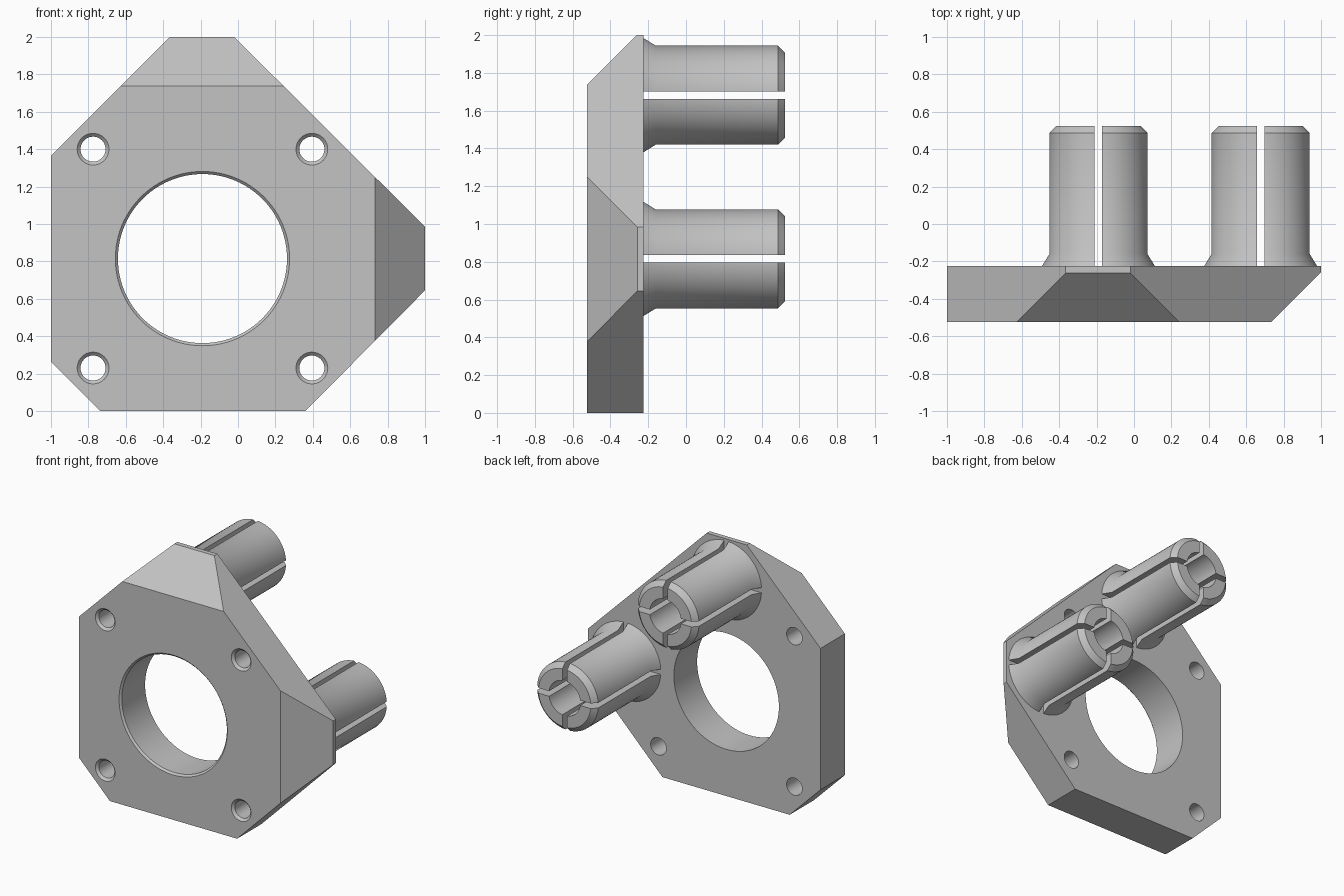
import bpy, bmesh, math
from mathutils import Vector

cube = bpy.data.objects.get("Cube")
if cube:
    bpy.data.objects.remove(cube, do_unlink=True)

FRONT, BACK, TIP = -0.525, -0.225, 0.525
CX, CZ = -0.19, 0.815          # centre of the big hole
OFFSET = 0.867                 # pin distance from the big hole

grey = bpy.data.materials.new("plain grey")
grey.use_nodes = True
grey.diffuse_color = (0.55, 0.55, 0.55, 1)
grey.node_tree.nodes["Principled BSDF"].inputs["Base Color"].default_value = grey.diffuse_color


def make_object(name, bm):
    bmesh.ops.recalc_face_normals(bm, faces=bm.faces[:])
    mesh = bpy.data.meshes.new(name)
    bm.to_mesh(mesh)
    bm.free()
    mesh.materials.append(grey)
    obj = bpy.data.objects.new(name, mesh)
    bpy.context.collection.objects.link(obj)
    return obj


def lathe(name, profile, x, z, sides=64):
    """Closed solid of revolution about the y direction; profile is (radius, y)."""
    bm = bmesh.new()
    rings = []
    for r, y in profile:
        angles = [2 * math.pi * i / sides for i in range(sides)]
        rings.append([bm.verts.new((x + r * math.cos(a), y, z + r * math.sin(a))) for a in angles])
    for a, b in zip(rings, rings[1:]):
        for i in range(sides):
            j = (i + 1) % sides
            bm.faces.new((a[i], a[j], b[j], b[i]))
    bm.faces.new(rings[0])
    bm.faces.new(rings[-1])
    return make_object(name, bm)


def box(name, centre, size):
    bm = bmesh.new()
    bmesh.ops.create_cube(bm, size=1)
    bmesh.ops.scale(bm, vec=Vector(size), verts=bm.verts)
    bmesh.ops.translate(bm, vec=Vector(centre), verts=bm.verts)
    return make_object(name, bm)


def activate(obj):
    bpy.ops.object.select_all(action='DESELECT')
    obj.select_set(True)
    bpy.context.view_layer.objects.active = obj


def cut(target, cutter):
    cutter.hide_render = True
    mod = target.modifiers.new("cut", 'BOOLEAN')
    mod.operation = 'DIFFERENCE'
    mod.solver = 'EXACT'
    mod.object = cutter
    activate(target)
    bpy.ops.object.modifier_apply(modifier=mod.name)
    bpy.data.objects.remove(cutter, do_unlink=True)


def smooth(obj):
    activate(obj)
    bpy.ops.object.shade_smooth_by_angle(angle=math.radians(36))


# Plate: extruded outline with the top and left corners sloped off at the front
outline = [(-0.735, 0), (0.36, 0), (1, 0.645), (1, 0.985), (-0.02, 2), (-0.365, 2),
           (-1, 1.365), (-1, 0.265)]
bm = bmesh.new()
face = bm.faces.new([bm.verts.new((x, FRONT, z)) for x, z in outline])
extruded = bmesh.ops.extrude_face_region(bm, geom=[face], use_keep_orig=True)
bmesh.ops.translate(bm, vec=(0, BACK - FRONT, 0),
                    verts=[v for v in extruded["geom"] if isinstance(v, bmesh.types.BMVert)])
for point, normal in (((0, FRONT, 1.737), (0, -1, 1)), ((0.733, FRONT, 0), (1, -1, 0))):
    result = bmesh.ops.bisect_plane(bm, geom=bm.verts[:] + bm.edges[:] + bm.faces[:],
                                    plane_co=point, plane_no=normal, clear_outer=True)
    edges = [e for e in result["geom_cut"] if isinstance(e, bmesh.types.BMEdge)]
    bmesh.ops.contextual_create(bm, geom=edges)
plate = make_object("plate", bm)


# Holes with a small chamfer at the front
def drill(x, z, radius, rim, sides):
    step = rim - radius
    cut(plate, lathe("drill", [(rim + 0.1, FRONT - 0.1), (rim, FRONT),
                               (radius, FRONT + step), (radius, BACK + 0.1)], x, z, sides))


drill(CX, CZ, 0.452, 0.466, 96)
for sx in (-1, 1):
    for sz in (-1, 1):
        drill(CX + sx * 0.585, CZ + sz * 0.585, 0.067, 0.085, 40)
smooth(plate)

# Split hollow pins on the back
pin_profile = [(0.305, BACK - 0.01), (0.303, BACK), (0.263, -0.16), (0.263, 0.487), (0.225, TIP)]
for name, x, z in (("upper_pin", CX, CZ + OFFSET), ("left_pin", CX + OFFSET, CZ)):
    pin = lathe(name, pin_profile, x, z)
    cut(pin, lathe("bore", [(0.135, -0.4), (0.135, 0.7)], x, z, 48))
    cut(pin, box("slot", (x, 0.15, z), (0.04, 1.2, 0.8)))
    cut(pin, box("slot", (x, 0.15, z), (0.8, 1.2, 0.04)))
    smooth(pin)
